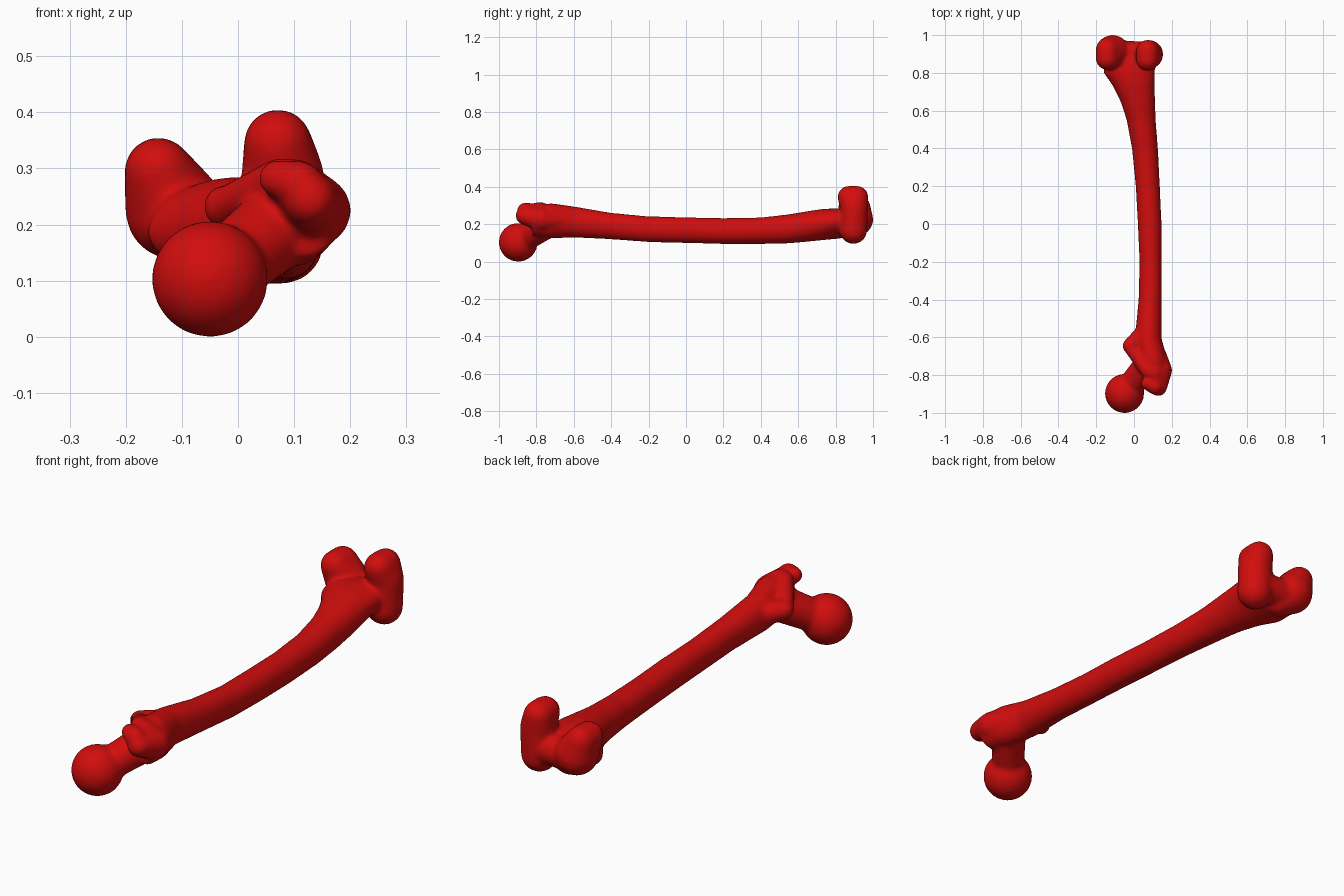
import bpy, bmesh, math

if "Cube" in bpy.data.objects:
    bpy.data.objects.remove(bpy.data.objects["Cube"], do_unlink=True)

red = bpy.data.materials.new("bone_red")
red.use_nodes = True
RED = (0.64, 0.004, 0.004, 1)
red.diffuse_color = RED
red.node_tree.nodes["Principled BSDF"].inputs["Base Color"].default_value = RED

bm = bmesh.new()


def hull(*balls, points=300):
    """Rounded solid wrapped around balls given as (x, y, z, radius)."""
    verts = []
    for x, y, z, r in balls:
        for i in range(points):
            h = 1 - (2 * i + 1) / points
            w, a = math.sqrt(1 - h * h), i * 2.399963
            verts.append(bm.verts.new((x + r * w * math.cos(a),
                                       y + r * w * math.sin(a), z + r * h)))
    bmesh.ops.convex_hull(bm, input=verts)
    for v in verts:
        if v.is_valid and not v.link_faces:
            bm.verts.remove(v)


def loft(sections, sides=32):
    """Tube along y through ellipses (y, x, z, half width, half height, tilt)."""
    rings = []
    for y, cx, cz, rx, rz, tilt in sections:
        c, s = math.cos(math.radians(tilt)), math.sin(math.radians(tilt))
        ring = []
        for i in range(sides):
            a = math.tau * i / sides
            u, v = rx * math.cos(a), rz * math.sin(a)
            ring.append(bm.verts.new((cx + u * c - v * s, y, cz + u * s + v * c)))
        rings.append(ring)
    for a, b in zip(rings, rings[1:]):
        for i in range(sides):
            j = (i + 1) % sides
            bm.faces.new((a[i], b[i], b[j], a[j]))
    bm.faces.new(rings[0])
    bm.faces.new(rings[-1][::-1])


# Bowed shaft, flaring at both ends
loft([(-0.82, 0.115, 0.220, 0.070, 0.080, 0),
      (-0.72, 0.098, 0.218, 0.078, 0.094, 0),
      (-0.60, 0.075, 0.212, 0.070, 0.083, 0),
      (-0.40, 0.085, 0.190, 0.061, 0.071, 0),
      (-0.20, 0.088, 0.173, 0.059, 0.069, 0),
      (0.00, 0.083, 0.168, 0.063, 0.069, 0),
      (0.20, 0.073, 0.163, 0.064, 0.069, 0),
      (0.40, 0.058, 0.165, 0.069, 0.071, 0),
      (0.55, 0.038, 0.175, 0.077, 0.078, 0),
      (0.65, 0.020, 0.188, 0.092, 0.082, 5),
      (0.73, -0.001, 0.198, 0.111, 0.083, 8),
      (0.80, -0.025, 0.203, 0.137, 0.080, 10),
      (0.88, -0.025, 0.205, 0.140, 0.070, 10)])

# Ball head and slanted neck
hull((-0.05, -0.897, 0.103, 0.104))
hull((-0.03, -0.87, 0.115, 0.066), (0.07, -0.75, 0.195, 0.075))

# Large outer knob with a hooked crest
hull((0.139, -0.775, 0.225, 0.063), (0.10, -0.79, 0.268, 0.050),
     (0.128, -0.865, 0.245, 0.047), (0.115, -0.69, 0.215, 0.055))
hull((0.11, -0.862, 0.272, 0.042), (0.07, -0.845, 0.282, 0.034))

# Ridge running down to the small inner knob
hull((0.075, -0.78, 0.28, 0.040), (-0.015, -0.66, 0.235, 0.036))
hull((-0.022, -0.645, 0.232, 0.040), (0.06, -0.58, 0.215, 0.055))

# Inner condyle of the far end
hull((-0.142, 0.875, 0.295, 0.060), (-0.142, 0.925, 0.295, 0.060),
     (-0.113, 0.913, 0.225, 0.088))
hull((-0.113, 0.91, 0.225, 0.086), (-0.065, 0.885, 0.185, 0.070))

# Outer condyle of the far end
hull((0.071, 0.870, 0.345, 0.060), (0.071, 0.915, 0.345, 0.060),
     (0.080, 0.90, 0.285, 0.074))
hull((0.080, 0.90, 0.285, 0.074), (0.079, 0.895, 0.168, 0.074))

# Bridge between the condyles, leaving a shallow groove below
hull((-0.08, 0.905, 0.205, 0.066), (0.06, 0.90, 0.205, 0.066))

bmesh.ops.recalc_face_normals(bm, faces=bm.faces)
mesh = bpy.data.meshes.new("thigh_bone")
bm.to_mesh(mesh)
bm.free()
mesh.materials.append(red)
bone = bpy.data.objects.new("thigh_bone", mesh)
bpy.context.collection.objects.link(bone)

# Fuse the parts into one smooth skin and soften the joins
remesh = bone.modifiers.new("fuse", "REMESH")
remesh.mode = "VOXEL"
remesh.voxel_size = 0.008
remesh.use_smooth_shade = True
soften = bone.modifiers.new("soften", "SMOOTH")
soften.factor = 0.5
soften.iterations = 14
